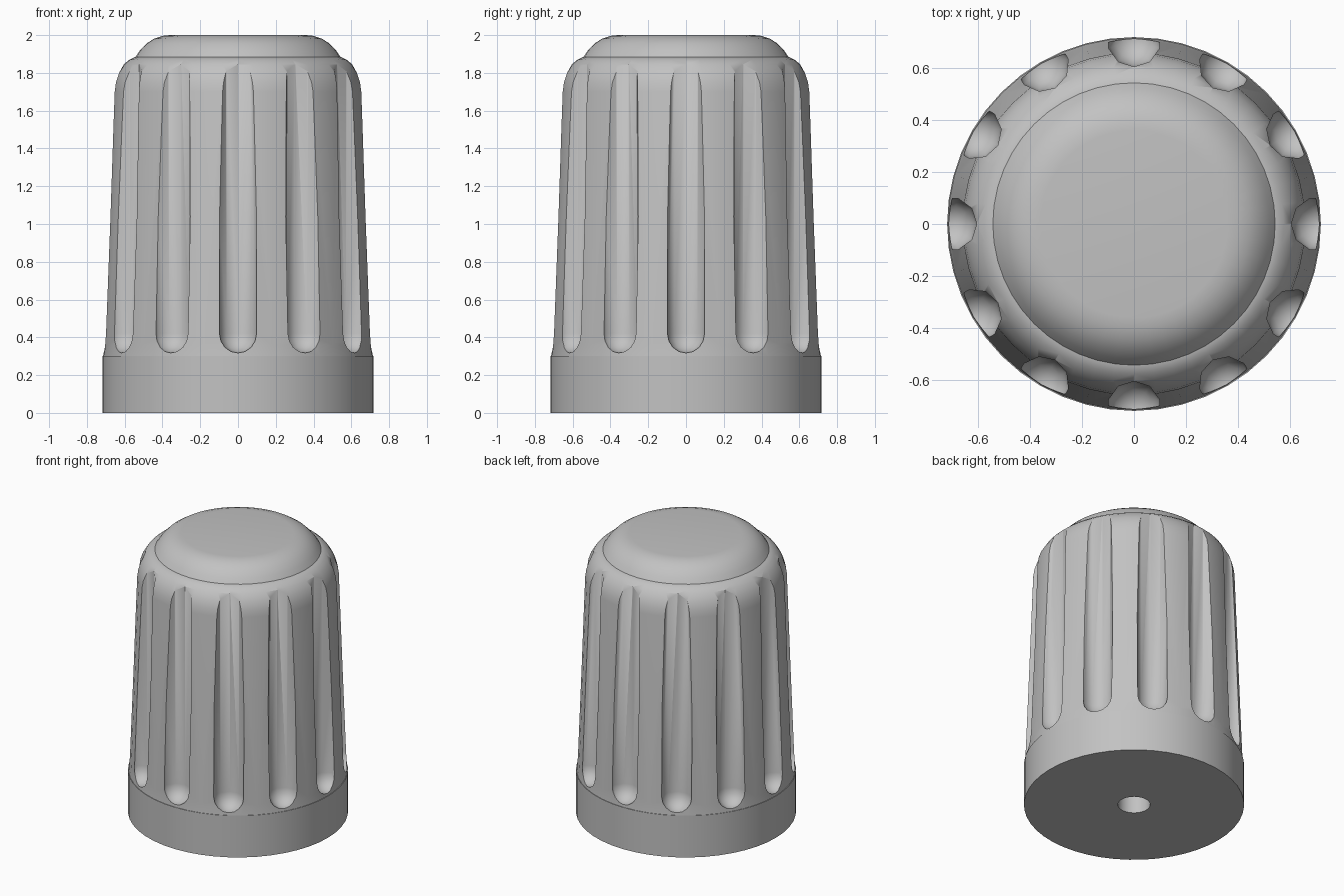
import bpy, bmesh, math
from mathutils import Matrix, Vector

if "Cube" in bpy.data.objects:
    bpy.data.objects.remove(bpy.data.objects["Cube"])

SIDES = 48
FLUTES = 12


def lathe(bm, profile, sides, matrix=Matrix()):
    """Spin a closed-to-axis (radius, height) profile around z."""
    rings = []
    for r, z in profile:
        if r == 0:
            rings.append([bm.verts.new(matrix @ Vector((0, 0, z)))] * sides)
        else:
            rings.append([bm.verts.new(matrix @ Vector((
                r * math.cos(math.tau * i / sides),
                r * math.sin(math.tau * i / sides), z))) for i in range(sides)])
    for a, b in zip(rings, rings[1:]):
        for i in range(sides):
            j = (i + 1) % sides
            bm.faces.new(list(dict.fromkeys((a[i], a[j], b[j], b[i]))))


def make_object(name, bm):
    bmesh.ops.recalc_face_normals(bm, faces=bm.faces)
    mesh = bpy.data.meshes.new(name)
    bm.to_mesh(mesh)
    bm.free()
    mesh.materials.append(grey)
    obj = bpy.data.objects.new(name, mesh)
    bpy.context.collection.objects.link(obj)
    return obj


grey = bpy.data.materials.new("plain grey")
grey.use_nodes = True
colour = (0.54, 0.54, 0.54, 1)
grey.diffuse_color = colour
grey.node_tree.nodes["Principled BSDF"].inputs["Base Color"].default_value = colour

# Grip body: shaft hole, base band with a fine ledge, taper, rounded shoulder
bm = bmesh.new()
lathe(bm, [(0, 0.8), (0.105, 0.8), (0.105, 0), (0.718, 0), (0.718, 0.3),
           (0.714, 0.3), (0.708, 0.36), (0.658, 1.7), (0.651, 1.75),
           (0.634, 1.8), (0.605, 1.845), (0.575, 1.87), (0.545, 1.884),
           (0, 1.884)], SIDES)
body = make_object("grip_body", bm)

# Domed cap seated on the shoulder
bm = bmesh.new()
lathe(bm, [(0, 1.88), (0.545, 1.88), (0.52, 1.918), (0.485, 1.955),
           (0.445, 1.981), (0.4, 1.996), (0.36, 2), (0, 2)], SIDES)
cap = make_object("domed_cap", bm)

# Grip flutes: upright ten-sided rods with round lower ends
radius, offset, start = 0.103, 0.707, 0.42
steps = [math.pi / 2 * i / 4 for i in range(1, 5)]
rod = [(0, start - radius)]
rod += [(radius * math.sin(a), start - radius * math.cos(a)) for a in steps]
rod += [(radius, 2.1), (0, 2.1)]
bm = bmesh.new()
for k in range(FLUTES):
    turn = Matrix.Rotation(math.tau * k / FLUTES, 4, 'Z')
    lathe(bm, rod, 10, turn @ Matrix.Translation((offset, 0, 0)))
cutter = make_object("flute_cutter", bm)
cutter.hide_render = True

# Cut the flutes, then shade smooth with sharp rims
cut = body.modifiers.new("flutes", 'BOOLEAN')
cut.operation = 'DIFFERENCE'
cut.solver = 'EXACT'
cut.object = cutter
bpy.ops.object.select_all(action='DESELECT')
body.select_set(True)
bpy.context.view_layer.objects.active = body
bpy.ops.object.modifier_apply(modifier=cut.name)
bpy.data.objects.remove(cutter)
cap.select_set(True)
bpy.ops.object.shade_smooth_by_angle(angle=math.radians(40))
